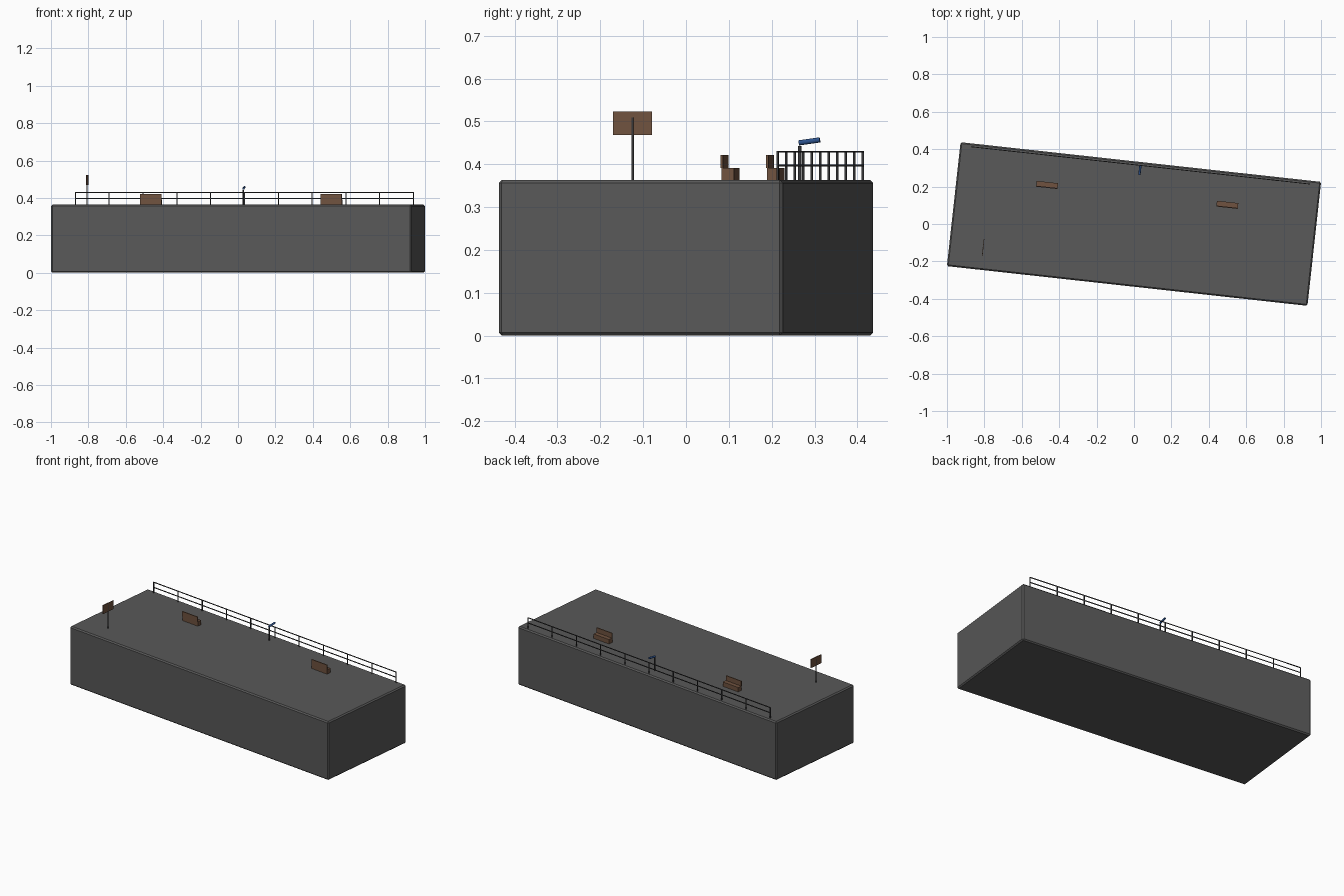
import bpy
import math
from mathutils import Matrix

default = bpy.data.objects.get("Cube")
if default:
    bpy.data.objects.remove(default, do_unlink=True)

M = 2 / 33              # one metre in model units
DECK = 6 * M            # height of the deck surface
TURN = Matrix.Rotation(math.radians(-6.28), 4, 'Z')   # whole site is turned


def material(name, rgb):
    mat = bpy.data.materials.new(name)
    mat.use_nodes = True
    colour = (*rgb, 1)
    mat.diffuse_color = colour
    mat.node_tree.nodes["Principled BSDF"].inputs["Base Color"].default_value = colour
    return mat


stone = material("dark stone", (0.1, 0.1, 0.1))
metal = material("dark metal", (0.04, 0.04, 0.043))
wood = material("brown wood", (0.16, 0.085, 0.05))
blue = material("blue paint", (0.025, 0.083, 0.26))


def finish(name, mat, local):
    obj = bpy.context.object
    obj.name = name
    obj.data.materials.append(mat)
    obj.matrix_world = TURN @ local
    return obj


def box(name, mat, centre, size):
    """Box with its size baked into the mesh."""
    bpy.ops.mesh.primitive_cube_add(size=1)
    bpy.context.object.data.transform(Matrix.Diagonal((*size, 1)))
    return finish(name, mat, Matrix.Translation(centre))


def tube(name, mat, centre, radius, length, tilt=0):
    """Cylinder along z, tipped about x by tilt."""
    bpy.ops.mesh.primitive_cylinder_add(vertices=16, radius=radius, depth=length)
    bpy.ops.object.shade_smooth_by_angle()
    return finish(name, mat, Matrix.Translation(centre) @ Matrix.Rotation(tilt, 4, 'X'))


# Platform block with chamfered edges
platform = box("platform", stone, (0, 0, DECK / 2), (32 * M, 11 * M, DECK))
chamfer = platform.modifiers.new("chamfer", 'BEVEL')
chamfer.width = 0.12 * M
chamfer.segments = 1

# Railing along the back edge
rail_y = 5.2 * M
rail_height = 1.1 * M
for i in range(11):
    box(f"railing_post_{i + 1}", metal,
        ((3 * i - 15) * M, rail_y, DECK + rail_height / 2),
        (0.08 * M, 0.08 * M, rail_height))
for name, height in (("top_rail", 1.08 * M), ("middle_rail", 0.55 * M)):
    box(name, metal, (0, rail_y, DECK + height), (30 * M, 0.07 * M, 0.07 * M))

# Two benches looking out over the railing
for name, x in (("right_bench", -8 * M), ("left_bench", 8 * M)):
    y = 2.6 * M
    box(name + "_seat", wood, (x, y, DECK + 0.225 * M),
        (1.9 * M, 0.48 * M, 0.45 * M))
    box(name + "_back", wood, (x, y - 0.23 * M, DECK + 0.7 * M),
        (1.9 * M, 0.09 * M, 0.5 * M))

# Viewing telescope on a post
tube("telescope_post", metal, (0, 4.4 * M, DECK + 0.65 * M), 0.07 * M, 1.3 * M)
tube("telescope", blue, (0, 4.78 * M, DECK + 1.48 * M), 0.1 * M, 0.82 * M,
     math.radians(-82))

# Information sign
sign_x, sign_y = -13 * M, -3.5 * M
tube("sign_post", metal, (sign_x, sign_y, DECK + 1.2 * M), 0.05 * M, 2.4 * M)
box("sign_board", wood, (sign_x, sign_y, DECK + 2.18 * M),
    (0.05 * M, 1.5 * M, 0.9 * M))
